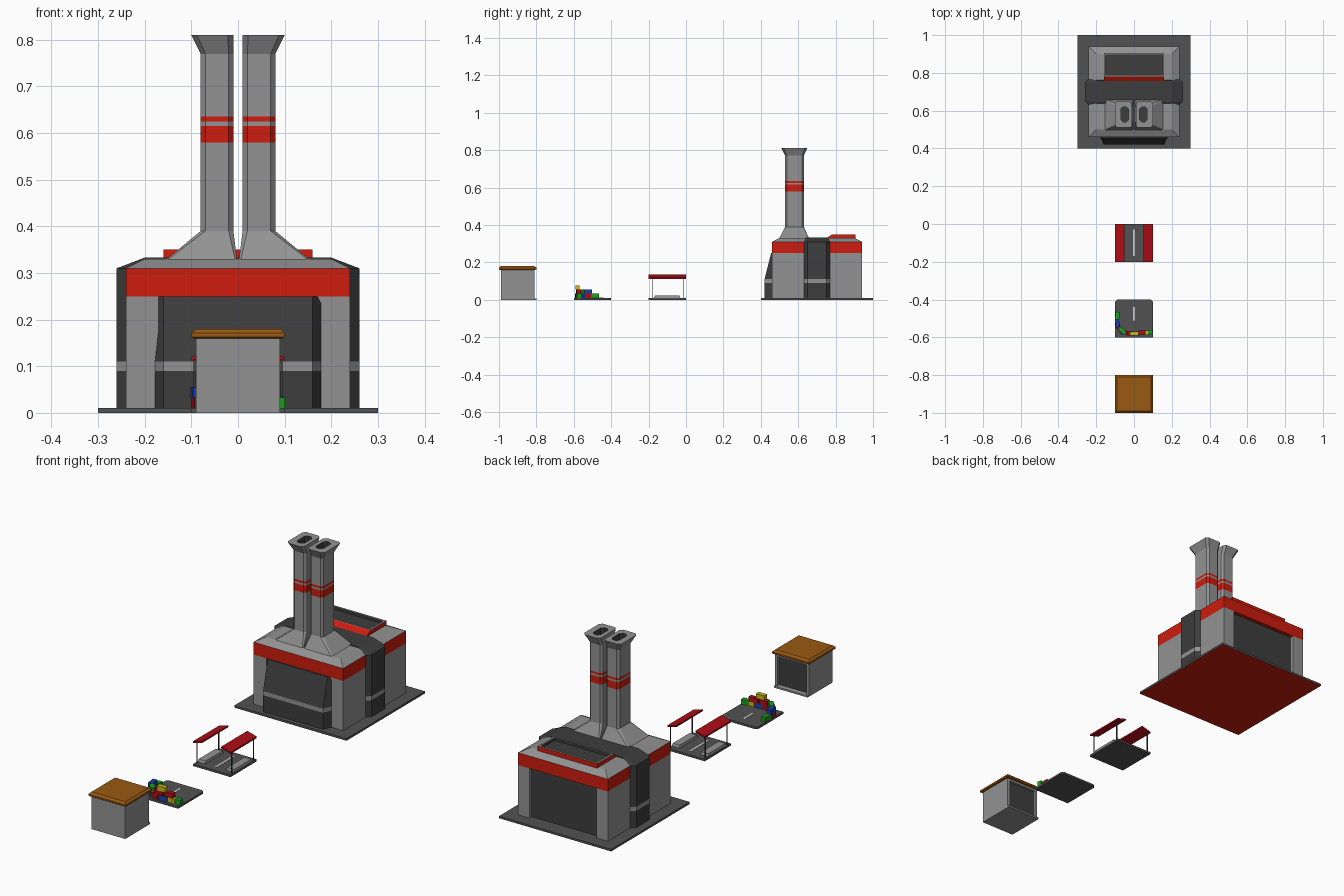
import bpy, bmesh, math
from mathutils import Vector

if "Cube" in bpy.data.objects:
    bpy.data.objects.remove(bpy.data.objects["Cube"])


def mat(name, r, g, b):
    m = bpy.data.materials.new(name)
    m.diffuse_color = (r, g, b, 1)
    m.use_nodes = True
    m.node_tree.nodes["Principled BSDF"].inputs["Base Color"].default_value = m.diffuse_color
    return m


LIGHT = mat("light_grey", .29, .29, .29)
DARK = mat("dark_grey", .047, .047, .047)
ASPHALT = mat("asphalt", .085, .085, .085)
RED = mat("red", .62, .012, .004)
CRIMSON = mat("crimson", .42, .004, .008)
ORANGE = mat("orange", .32, .10, .006)
GREEN = mat("green", .01, .35, .01)
BLUE = mat("blue", .01, .05, .40)
YELLOW = mat("yellow", .60, .50, .01)
WHITE = mat("white", .7, .7, .7)


def rect(x0, x1, y0, y1, z, c=0):
    """Rectangle ring, with corners cut by c when c > 0."""
    if not c:
        return [(x0, y0, z), (x1, y0, z), (x1, y1, z), (x0, y1, z)]
    return [(x0 + c, y0, z), (x1 - c, y0, z), (x1, y0 + c, z), (x1, y1 - c, z),
            (x1 - c, y1, z), (x0 + c, y1, z), (x0, y1 - c, z), (x0, y0 + c, z)]


def loft(name, rings, mats, bottom=None):
    """Skin rings; mats holds one material per segment plus one for the top cap."""
    slots = list(dict.fromkeys(mats + ([bottom] if bottom else [])))
    bm = bmesh.new()
    vs = [[bm.verts.new(p) for p in r] for r in rings]
    n = len(rings[0])
    for a, b, m in zip(vs, vs[1:], mats):
        for i in range(n):
            j = (i + 1) % n
            bm.faces.new((a[i], a[j], b[j], b[i])).material_index = slots.index(m)
    bm.faces.new(vs[-1]).material_index = slots.index(mats[-1])
    bm.faces.new(vs[0][::-1]).material_index = slots.index(bottom or mats[0])
    bmesh.ops.recalc_face_normals(bm, faces=bm.faces)
    me = bpy.data.meshes.new(name)
    bm.to_mesh(me)
    bm.free()
    for s in slots:
        me.materials.append(s)
    ob = bpy.data.objects.new(name, me)
    bpy.context.collection.objects.link(ob)
    return ob


def box(name, x0, x1, y0, y1, z0, z1, m):
    return loft(name, [rect(x0, x1, y0, y1, z0), rect(x0, x1, y0, y1, z1)], [m, m])


def mirrored(s, a, b):
    return (a, b) if s > 0 else (-b, -a)


# --- Factory: ground slab with red underside
loft("factory_slab", [rect(-.3, .3, .4, 1, 0), rect(-.3, .3, .4, 1, .01)],
     [ASPHALT, ASPHALT], RED)

# Walls with a recessed rear panel
plan = [(-.24, .46), (.24, .46), (.24, .94), (.18, .94),
        (.18, .92), (-.18, .92), (-.18, .94), (-.24, .94)]
loft("factory_walls", [[(x, y, z) for x, y in plan] for z in (.01, .25)], [LIGHT, LIGHT])
box("rear_panel", -.18, .18, .915, .922, .01, .25, DARK)

# Red band and bevelled roof
loft("band_and_roof", [rect(-.24, .24, .46, .94, .25), rect(-.24, .24, .46, .94, .31),
                       rect(-.2, .2, .5, .9, .33)], [RED, LIGHT, LIGHT])

# Dark cross bay wrapping both sides and the roof
loft("cross_bay", [rect(-.26, .26, .63, .77, z, .02) for z in (.01, .09, .11, .31)]
     + [rect(-.2, .2, .64, .76, .333, .005)], [DARK, LIGHT, DARK, DARK, DARK])


# Sloping front bay with a light stripe
def bay(y, z):
    return [(-.18, .465, z), (-.16, y, z), (.16, y, z), (.18, .465, z)]


loft("front_bay", [bay(.42, .01), bay(.42, .09), bay(.42, .11), bay(.455, .25)],
     [DARK, LIGHT, DARK, DARK])

# Skylight with sloped red front and sunken glass
loft("skylight", [rect(-.16, .16, .75, .905, .328), rect(-.16, .16, .782, .905, .35),
                  rect(-.15, .15, .79, .895, .35), rect(-.15, .15, .79, .895, .336)],
     [RED, LIGHT, DARK, DARK])

# Twin chimneys with flared feet, red rings and hollow tops
for s, side in ((-1, "left"), (1, "right")):
    rings = [rect(*mirrored(s, .002, .155), .498, .658, .328, .004)]
    rings += [rect(*mirrored(s, .01, .08), .53, .63, z, .01)
              for z in (.39, .58, .615, .625, .635, .77)]
    rings += [rect(*mirrored(s, .01, .10), .51, .648, .81, .012),
              rect(*mirrored(s, .03, .07), .54, .62, .81, .012),
              rect(*mirrored(s, .03, .07), .54, .62, .775, .012)]
    loft("chimney_" + side, rings,
         [LIGHT, LIGHT, RED, LIGHT, RED, LIGHT, LIGHT, LIGHT, DARK, DARK])

# --- Station: track bed, platforms, posts and tilted canopies
box("station_base", -.1, .1, -.2, 0, 0, .01, ASPHALT)
box("station_line", -.005, .005, -.17, -.03, .0095, .011, WHITE)
for s, side in ((-1, "left"), (1, "right")):
    x0, x1 = mirrored(s, .055, .098)
    loft("platform_" + side, [rect(x0, x1, -.17, -.03, .009),
                              rect(x0 + .003, x1 - .003, -.165, -.035, .022)], [LIGHT, LIGHT])
    for k, y in (("front", -.18), ("back", -.015)):
        px = s * .093
        box(f"post_{side}_{k}", px - .002, px + .002, y - .002, y + .002, .005, .118, DARK)
    slope = [(s * .1, .112), (s * .05, .126), (s * .05, .134), (s * .1, .12)]
    loft("canopy_" + side, [[(x, y, z) for x, z in slope] for y in (-.2, 0)],
         [CRIMSON, CRIMSON])

# --- Barricade tile: road stub closed off by coloured blocks
loft("barricade_base", [[(-.1, -.6, z), (.1, -.6, z), (.1, -.41, z), (.09, -.4, z),
                         (-.09, -.4, z), (-.1, -.41, z)] for z in (0, .01)],
     [ASPHALT, ASPHALT])
box("barricade_line", -.005, .005, -.51, -.44, .0095, .011, WHITE)
blocks = [  # centre x, y, base z, angle, material
    (-.088, -.487, .01, 85, GREEN), (-.086, -.532, .01, 100, CRIMSON),
    (-.088, -.525, .032, 97, BLUE), (-.070, -.563, .01, 128, BLUE),
    (-.035, -.577, .01, -8, CRIMSON), (-.062, -.565, .032, 135, GREEN),
    (.010, -.580, .01, 3, BLUE), (.038, -.575, .032, 5, CRIMSON),
    (-.015, -.578, .032, 0, CRIMSON), (.002, -.580, .054, 0, YELLOW),
    (.052, -.576, .01, -3, YELLOW), (.077, -.574, .01, 8, GREEN)]
for i, (x, y, z, ang, m) in enumerate(blocks):
    ob = box(f"block_{i + 1}", -.022, .022, -.011, .011, 0, .023, m)
    ob.location = Vector((x, y, z))
    ob.rotation_euler.z = math.radians(ang)

# --- Shed: hollow body with recessed rear door, sill and bevelled roof
hut = [(-.09, -.99), (.09, -.99), (.09, -.81), (.077, -.81),
       (.077, -.825), (-.077, -.825), (-.077, -.81), (-.09, -.81)]
loft("shed_body", [[(x, y, z) for x, y in hut] for z in (0, .165)], [LIGHT, LIGHT])
box("shed_door", -.077, .077, -.828, -.822, .01, .15, DARK)
box("shed_lintel", -.077, .077, -.83, -.81, .15, .165, LIGHT)
box("shed_sill", -.09, .09, -.83, -.8, 0, .008, LIGHT)
loft("shed_roof", [rect(-.096, .096, -.996, -.804, .16), rect(-.1, .1, -1, -.8, .163),
                   rect(-.1, .1, -1, -.8, .171), rect(-.09, .09, -.99, -.81, .18)],
     [ORANGE] * 4)
